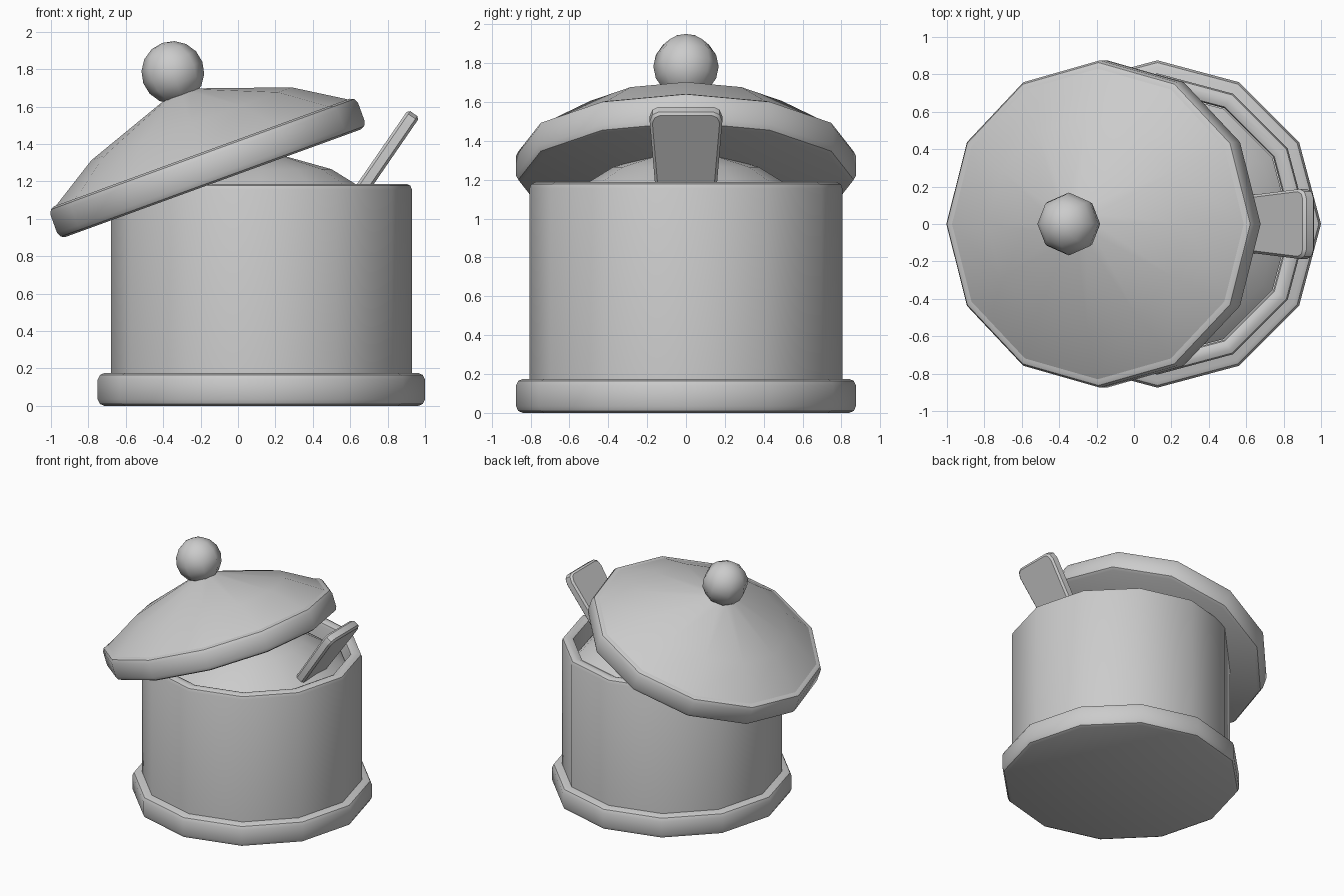
import bpy, bmesh, math
from mathutils import Matrix

if "Cube" in bpy.data.objects:
    bpy.data.objects.remove(bpy.data.objects["Cube"])

SIDES = 12
CX = 0.125


def finish(bm, name, matrix, angle=40):
    bmesh.ops.recalc_face_normals(bm, faces=bm.faces)
    mesh = bpy.data.meshes.new(name)
    bm.to_mesh(mesh)
    bm.free()
    ob = bpy.data.objects.new(name, mesh)
    bpy.context.collection.objects.link(ob)
    ob.matrix_world = matrix
    bpy.ops.object.select_all(action='DESELECT')
    ob.select_set(True)
    bpy.context.view_layer.objects.active = ob
    bpy.ops.object.shade_smooth_by_angle(angle=math.radians(angle))
    return ob


def lathe(name, profile, matrix, angle=40):
    """Turn (radius, height) points around z; flat caps where the ends are open."""
    bm = bmesh.new()
    rings = []
    for r, z in profile:
        if r == 0:
            rings.append([bm.verts.new((0, 0, z))] * SIDES)
        else:
            rings.append([bm.verts.new((r * math.cos(2 * math.pi * i / SIDES),
                                        r * math.sin(2 * math.pi * i / SIDES), z))
                          for i in range(SIDES)])
    for a, b in zip(rings, rings[1:]):
        for i in range(SIDES):
            j = (i + 1) % SIDES
            bm.faces.new(list(dict.fromkeys((a[i], a[j], b[j], b[i]))))
    for ring in (rings[0], rings[-1]):
        if ring[0] is not ring[1]:
            bm.faces.new(ring)
    return finish(bm, name, matrix, angle)


upright = Matrix.Translation((CX, 0, 0))
tilted = Matrix.Translation((-0.133, 0, 1.19)) @ Matrix.Rotation(math.radians(-20), 4, 'Y')

# Foot of the pot
rim = [(0.84, 0), (0.863, 0.01), (0.875, 0.035), (0.875, 0.14), (0.863, 0.165), (0.84, 0.175)]
lathe("base", rim, upright)

# Hollow pot wall with a rounded lip
lathe("pot_body", [(0.805, 0.1), (0.805, 1.155), (0.797, 1.177), (0.775, 1.187),
                   (0.745, 1.187), (0.722, 1.177), (0.715, 1.155), (0.715, 0.9)], upright)

# Heaped contents
lathe("contents", [(0.71, 0.95), (0.71, 1.04), (0.65, 1.095), (0.375, 1.265), (0, 1.37)], upright)

# Tilted lid: rim and dome
lathe("lid_rim", rim, tilted)
lathe("lid_dome", [(0.83, 0.15), (0.83, 0.175), (0.57, 0.338), (0.11, 0.5), (0, 0.53)], tilted)

# Round knob on the lid
bm = bmesh.new()
bmesh.ops.create_uvsphere(bm, u_segments=8, v_segments=8, radius=0.168)
finish(bm, "lid_knob", tilted @ Matrix.Translation((0, 0, 0.63)), 60)

# Spoon handle leaning on the lip
half = [(0.14, 0), (0.173, -0.018), (0.187, -0.06), (0.158, -0.47), (0.15, -0.7)]
outline = half + [(-y, z) for y, z in reversed(half)]
bm = bmesh.new()
face = bm.faces.new([bm.verts.new((-0.037, y, z)) for y, z in outline])
ext = bmesh.ops.extrude_face_region(bm, geom=[face])
bmesh.ops.translate(bm, vec=(0.074, 0, 0),
                    verts=[v for v in ext['geom'] if isinstance(v, bmesh.types.BMVert)])
border = [e for e in bm.edges if abs(e.verts[0].co.x - e.verts[1].co.x) < 1e-4]
bmesh.ops.bevel(bm, geom=border, offset=0.014, segments=1, affect='EDGES')
finish(bm, "spoon_handle",
       Matrix.Translation((0.94, 0, 1.562)) @ Matrix.Rotation(math.radians(34.5), 4, 'Y'), 35)
